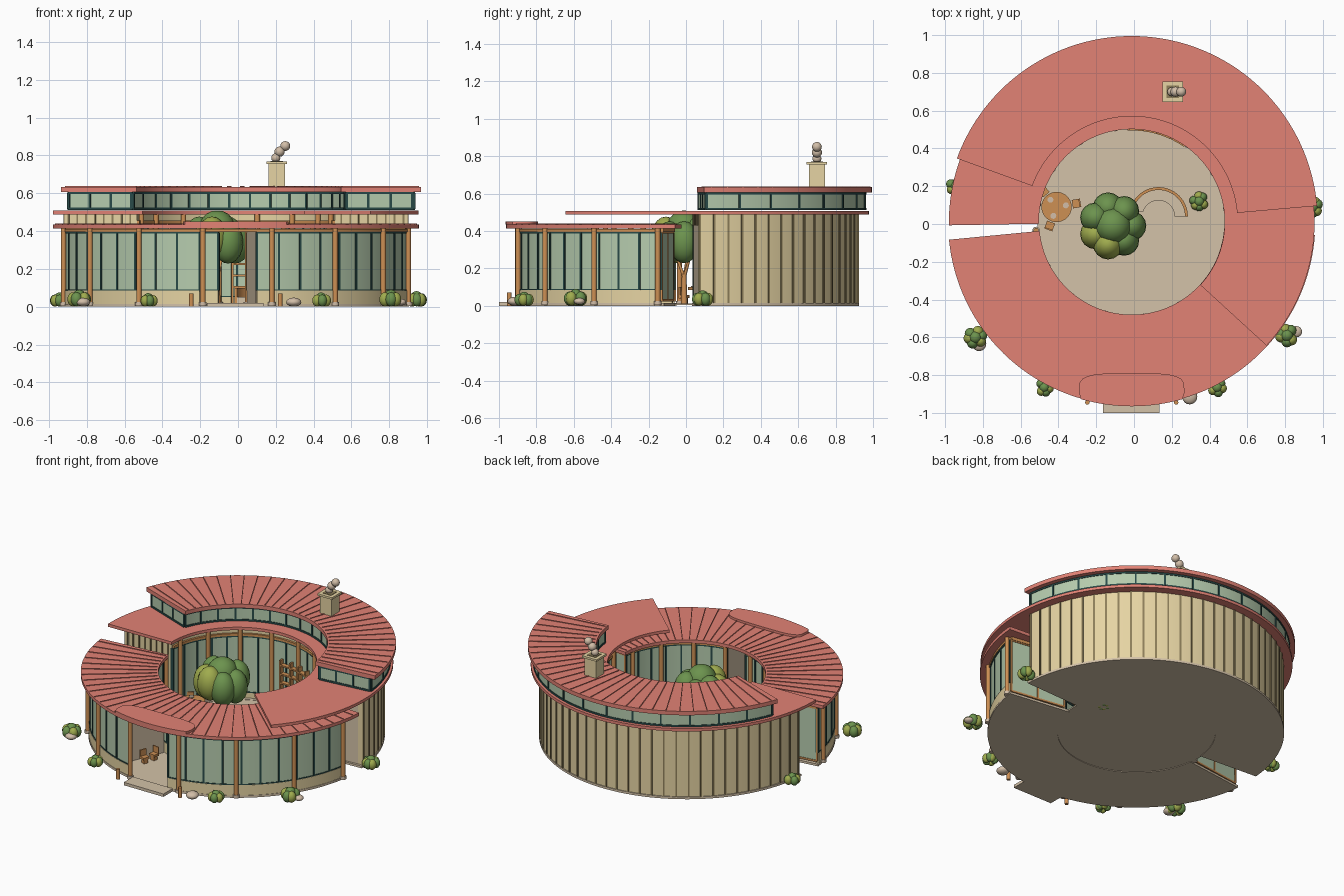
import bpy, bmesh, math, random
from math import sin, cos, radians, pi
from mathutils import Matrix, Vector

old = bpy.data.objects.get("Cube")
if old:
    bpy.data.objects.remove(old)
random.seed(4)
CX, CY = -0.012, 0.01   # centre of the round plan


def material(name, r, g, b):
    col = tuple(((c / 255 + 0.055) / 1.055) ** 2.4 for c in (r, g, b)) + (1.0,)
    m = bpy.data.materials.new(name)
    m.use_nodes = True
    m.diffuse_color = col
    bsdf = next(n for n in m.node_tree.nodes if n.type == 'BSDF_PRINCIPLED')
    bsdf.inputs["Base Color"].default_value = col
    return m


ROOF = material("terracotta red", 226, 130, 117)
WALL = material("tan cladding", 230, 212, 163)
BATTEN = material("dark tan batten", 142, 127, 90)
GLASS = material("pale green glass", 182, 204, 174)
FRAME = material("dark teal frame", 40, 74, 72)
WOOD = material("warm wood", 206, 144, 84)
PAVING = material("beige paving", 212, 194, 168)
LEAF = material("leaf green", 108, 147, 78)
LIME = material("yellow green leaf", 160, 172, 78)
STONE = material("pale stone", 210, 190, 168)


class Part:
    """Collects simple solids into one object."""

    def __init__(self, name, mat):
        self.name, self.mat, self.bm = name, mat, bmesh.new()

    def arc(self, r0, r1, z0, z1, a0, a1, cx=CX, cy=CY):
        # rectangular section swept round the plan, angles in degrees
        n = max(2, round((a1 - a0) / 2.5))
        rows = []
        for i in range(n + 1):
            a = radians(a0 + (a1 - a0) * i / n)
            rows.append([self.bm.verts.new((cx + r * cos(a), cy + r * sin(a), z))
                         for r, z in ((r0, z0), (r1, z0), (r1, z1), (r0, z1))])
        for p, q in zip(rows, rows[1:]):
            for k in range(4):
                j = (k + 1) % 4
                self.bm.faces.new((p[k], q[k], q[j], p[j]))
        self.bm.faces.new(rows[0])
        self.bm.faces.new(rows[-1][::-1])
        return self

    def box(self, x, y, z, sx, sy, sz, turn=0):
        m = (Matrix.Translation((x, y, z)) @ Matrix.Rotation(radians(turn), 4, 'Z')
             @ Matrix.Diagonal((sx, sy, sz, 1)))
        bmesh.ops.create_cube(self.bm, size=1, matrix=m)
        return self

    def radial(self, a, r0, r1, z0, z1, width):
        # box lying along a spoke of the plan
        x, y = polar(a, (r0 + r1) / 2)
        return self.box(x, y, (z0 + z1) / 2, r1 - r0, width, z1 - z0, a)

    def rod(self, p, q, r, r2=None, sides=12):
        p, q = Vector(p), Vector(q)
        d = q - p
        m = Matrix.Translation((p + q) / 2) @ d.to_track_quat('Z', 'Y').to_matrix().to_4x4()
        bmesh.ops.create_cone(self.bm, cap_ends=True, segments=sides, radius1=r,
                              radius2=r if r2 is None else r2, depth=d.length, matrix=m)
        return self

    def ball(self, x, y, z, r, squash=1.0):
        m = Matrix.Translation((x, y, z)) @ Matrix.Diagonal((1, 1, squash, 1))
        bmesh.ops.create_uvsphere(self.bm, u_segments=16, v_segments=10, radius=r, matrix=m)
        return self

    def prism(self, pts, z0, z1):
        f = self.bm.faces.new([self.bm.verts.new((x, y, z0)) for x, y in pts])
        top = bmesh.ops.extrude_face_region(self.bm, geom=[f])["geom"]
        bmesh.ops.translate(self.bm, vec=(0, 0, z1 - z0),
                            verts=[v for v in top if isinstance(v, bmesh.types.BMVert)])
        return self

    def done(self):
        bmesh.ops.recalc_face_normals(self.bm, faces=self.bm.faces)
        me = bpy.data.meshes.new(self.name)
        self.bm.to_mesh(me)
        self.bm.free()
        me.materials.append(self.mat)
        ob = bpy.data.objects.new(self.name, me)
        bpy.context.collection.objects.link(ob)
        bpy.context.view_layer.objects.active = ob
        bpy.ops.object.select_all(action='DESELECT')
        ob.select_set(True)
        bpy.ops.object.shade_smooth_by_angle(angle=radians(35))


def polar(a, r):
    return CX + r * cos(radians(a)), CY + r * sin(radians(a))


# Angular extents of the wings
BACK, HIGH = (3.5, 175), (5, 160)
FRONT_OUTER = ((188, 258), (277, 351))
FRONT_INNER = ((188, 260), (277, 351))
OUT, INN = 0.91, 0.525

# Ground slabs, courtyard and entry step
Part("floor_slab", PAVING).arc(0.49, 0.916, 0, 0.015, 2.5, 176).arc(0.49, 0.925, 0, 0.015, 187, 352).done()
Part("courtyard", PAVING).rod((CX, CY, 0.004), (CX, CY, 0.013), 0.5, sides=96).done()
Part("entry_step", PAVING).box(-0.015, -0.95, 0.01, 0.3, 0.1, 0.02).done()

# Roofs in three heights, with standing seams
Part("low_roof", ROOF).arc(0.49, 0.972, 0.414, 0.436, 185.5, 356).done()
Part("middle_roof", ROOF).arc(0.492, 0.968, 0.488, 0.508, -42.5, 181).done()
Part("high_roof", ROOF).arc(0.56, 0.985, 0.607, 0.634, *HIGH).done()
seams = Part("roof_seams", ROOF)
for i in range(34):
    seams.radial(188 + i * 5, 0.5, 0.965, 0.434, 0.44, 0.005)
for i in range(31):
    seams.radial(7.5 + i * 5, 0.57, 0.978, 0.632, 0.638, 0.005)
seams.done()

# Entry canopy with a rounded back edge following the roof in front
canopy = [polar(270 + d, 0.975) for d in range(-16, 17, 2)]
for i in range(13):
    t = pi * i / 12
    canopy.append((CX + 0.28 * math.copysign(abs(cos(t)) ** 0.5, cos(t)),
                   -0.89 + 0.1 * abs(sin(t)) ** 0.5))
Part("entry_canopy", ROOF).prism(canopy, 0.436, 0.452).done()

# Solid back wall with battens, and the walls closing its ends
wall = Part("back_wall", WALL).arc(OUT - 0.03, OUT, 0.015, 0.488, *BACK)
wall.arc(INN, INN + 0.02, 0.455, 0.488, *BACK)
wall.radial(BACK[1] - 0.5, INN, OUT - 0.01, 0.015, 0.488, 0.015)
wall.radial(BACK[0] + 0.5, INN, OUT - 0.01, 0.43, 0.488, 0.015).done()
battens = Part("wall_battens", BATTEN)
for i in range(36):
    battens.radial(4 + i * (BACK[1] - 4.5) / 35, OUT - 0.005, OUT + 0.006, 0.015, 0.488, 0.011)
for i in range(8):
    r = INN + 0.03 + i * 0.047
    battens.radial(BACK[1] - 0.3, r, r + 0.009, 0.015, 0.488, 0.022)
    battens.radial(BACK[0] + 0.3, r, r + 0.009, 0.43, 0.488, 0.022)
battens.done()
ends = Part("plaster_end_walls", PAVING)
ends.radial(BACK[0] + 0.5, INN, OUT - 0.01, 0.015, 0.43, 0.015)
for a in (247, 277):
    ends.radial(a, INN + 0.015, OUT - 0.012, 0.015, 0.414, 0.012)
ends.done()

# Glazed walls: panes, plinths, rails and mullions
panes, plinth = Part("window_panes", GLASS), Part("window_plinths", WALL)
frames, beams = Part("window_frames", FRAME), Part("wood_beams", WOOD)


def glazing(r, a0, a1, z0, z1, step, low=True):
    panes.arc(r - 0.006, r + 0.006, z0, z1, a0, a1)
    for z in (z0, z1):
        frames.arc(r - 0.01, r + 0.01, z - 0.006, z + 0.006, a0, a1)
    n = round((a1 - a0) / step)
    for i in range(n + 1):
        frames.radial(a0 + (a1 - a0) * i / n, r - 0.011, r + 0.011, z0, z1, 0.011)
    if low:
        plinth.arc(r - 0.012, r + 0.012, 0.01, z0, a0, a1)
        beams.arc(r - 0.014, r + 0.014, z1 + 0.004, z1 + 0.02, a0, a1)


def spoke_glazing(a, r0, r1, z0, z1, n, trim):
    panes.radial(a, r0, r1, z0, z1, 0.01)
    for z in (z0, z1):
        trim.radial(a, r0, r1, z - 0.006, z + 0.006, 0.018)
    for i in range(n + 1):
        r = r0 + (r1 - r0) * i / n
        trim.radial(a, r - 0.006, r + 0.006, z0, z1, 0.018)


for a0, a1 in FRONT_OUTER:
    glazing(OUT, a0, a1, 0.085, 0.392, 7.5)
for a0, a1 in FRONT_INNER:
    glazing(INN, a0, a1, 0.085, 0.392, 11)
for a in (FRONT_OUTER[0][0], FRONT_OUTER[1][1]):
    spoke_glazing(a, INN, OUT, 0.03, 0.392, 2, beams)
    beams.radial(a, INN, OUT, 0.394, 0.414, 0.025)
beams.arc(OUT - 0.014, OUT + 0.014, 0.396, 0.412, 258, 277)
glazing(INN, *BACK, 0.05, 0.435, 11)
for r in (0.585, 0.944):
    glazing(r, HIGH[0] + 1, HIGH[1] - 1, 0.518, 0.602, 11, False)
for a in (HIGH[0] + 1, HIGH[1] - 1):
    spoke_glazing(a, 0.585, 0.944, 0.518, 0.602, 3, frames)
for p in (panes, plinth, frames, beams):
    p.done()

# Round wooden posts on stone feet
posts, feet = Part("wood_posts", WOOD), Part("post_feet", STONE)
spots = [(-10 - 22.7 * i, 0.928, 0.414) for i in range(8)]
spots += [(-14 - 23 * i, 0.508, 0.414) for i in range(8)]
spots += [(8 + 23 * i, 0.508, 0.488) for i in range(8)]
for a, r, top in spots:
    x, y = polar(a, r)
    posts.rod((x, y, 0.006), (x, y, top), 0.014)
    feet.rod((x, y, 0.005), (x, y, 0.025), 0.02)
posts.done()
feet.done()

# Curved shelving against the courtyard glass
shelf = Part("curved_shelving", WOOD)
for z in (0.10, 0.16, 0.22, 0.28):
    shelf.arc(0.485, 0.515, z, z + 0.01, 56, 92)
for a in range(56, 93, 9):
    shelf.radial(a, 0.485, 0.515, 0.012, 0.32, 0.012)
shelf.done()

# Curved bench
Part("bench_seat", PAVING).arc(0.085, 0.14, 0.012, 0.05, 0, 165, 0.13, 0.04).done()
Part("bench_back", WOOD).arc(0.14, 0.155, 0.012, 0.1, 0, 165, 0.13, 0.04).done()

# Table with plates, stools around it, and two chairs inside the entry
table = Part("round_table", WOOD).rod((-0.41, 0.09, 0.01), (-0.41, 0.09, 0.09), 0.015)
table.rod((-0.41, 0.09, 0.085), (-0.41, 0.09, 0.1), 0.08, sides=32).done()
plates, stools = Part("plates", STONE), Part("stools_and_chairs", WOOD)


def seat(x, y, a):
    c, s = cos(radians(a)), sin(radians(a))
    stools.box(x, y, 0.05, 0.04, 0.045, 0.015, a)
    stools.box(x, y, 0.028, 0.03, 0.03, 0.035, a)
    stools.box(x + 0.02 * c, y + 0.02 * s, 0.07, 0.008, 0.045, 0.06, a)


for a in (10, 130, 250):
    c, s = cos(radians(a)), sin(radians(a))
    px, py = -0.41 + 0.05 * c, 0.09 + 0.05 * s
    plates.rod((px, py, 0.099), (px, py, 0.105), 0.016)
    seat(-0.41 + 0.105 * c, 0.09 + 0.105 * s, a)
seat(-0.23, -0.68, 160)
seat(-0.21, -0.61, 80)
plates.done()
stools.done()

# Low markers beside the entry
marks = Part("entry_markers", WOOD)
for s in (-1, 1):
    marks.rod((CX + s * 0.235, -0.945, 0), (CX + s * 0.235, -0.945, 0.07), 0.012)
marks.done()

# Chimney with smoke puffs
Part("chimney", WALL).box(0.205, 0.7, 0.69, 0.085, 0.085, 0.14).done()
Part("chimney_cap", WALL).box(0.205, 0.7, 0.762, 0.11, 0.11, 0.014).done()
Part("chimney_flue", BATTEN).box(0.205, 0.7, 0.769, 0.065, 0.065, 0.006).done()
smoke = Part("smoke_puffs", STONE).ball(0.2, 0.7, 0.787, 0.024)
smoke.ball(0.22, 0.7, 0.82, 0.027).ball(0.25, 0.7, 0.85, 0.026).done()

# Courtyard tree
trunk = Part("tree_trunk", WOOD).rod((-0.11, -0.01, 0.006), (-0.11, -0.01, 0.17), 0.018, 0.012)
leaf, lime = Part("green_foliage", LEAF), Part("light_foliage", LIME)
for i in range(7):
    a = 2 * pi * i / 7
    dx, dy = 0.1 * cos(a), 0.1 * sin(a)
    (lime if i in (4, 5) else leaf).ball(dx - 0.115, dy - 0.01, 0.34 + 0.025 * (i % 2), 0.08, 1.4)
    if i % 2:
        trunk.rod((-0.11, -0.01, 0.15), (0.5 * dx - 0.11, 0.5 * dy - 0.01, 0.29), 0.009, 0.006)
leaf.ball(-0.11, -0.01, 0.415, 0.095)
trunk.done()

# Bushes and rocks round the building
bushes = ((-0.84, -0.6, 0.06), (0.81, -0.59, 0.06), (-0.475, -0.865, 0.048), (0.44, -0.865, 0.05),
          (-0.945, 0.2, 0.05), (0.945, 0.09, 0.055), (0.345, 0.12, 0.05))
for bx, by, r in bushes:
    for i in range(6):
        a = 2 * pi * i / 6 + random.random()
        (lime if i % 2 else leaf).ball(bx + 0.55 * r * cos(a), by + 0.55 * r * sin(a),
                                       0.65 * r, 0.5 * r, 1.25)
    leaf.ball(bx, by, 0.95 * r, 0.55 * r)
leaf.done()
lime.done()
rocks = Part("rocks", STONE)
for x, y, r in ((0.295, -0.915, 0.04), (-0.82, -0.635, 0.038), (0.86, -0.57, 0.03)):
    rocks.ball(x, y, 0.024, r, 0.6)
rocks.done()
